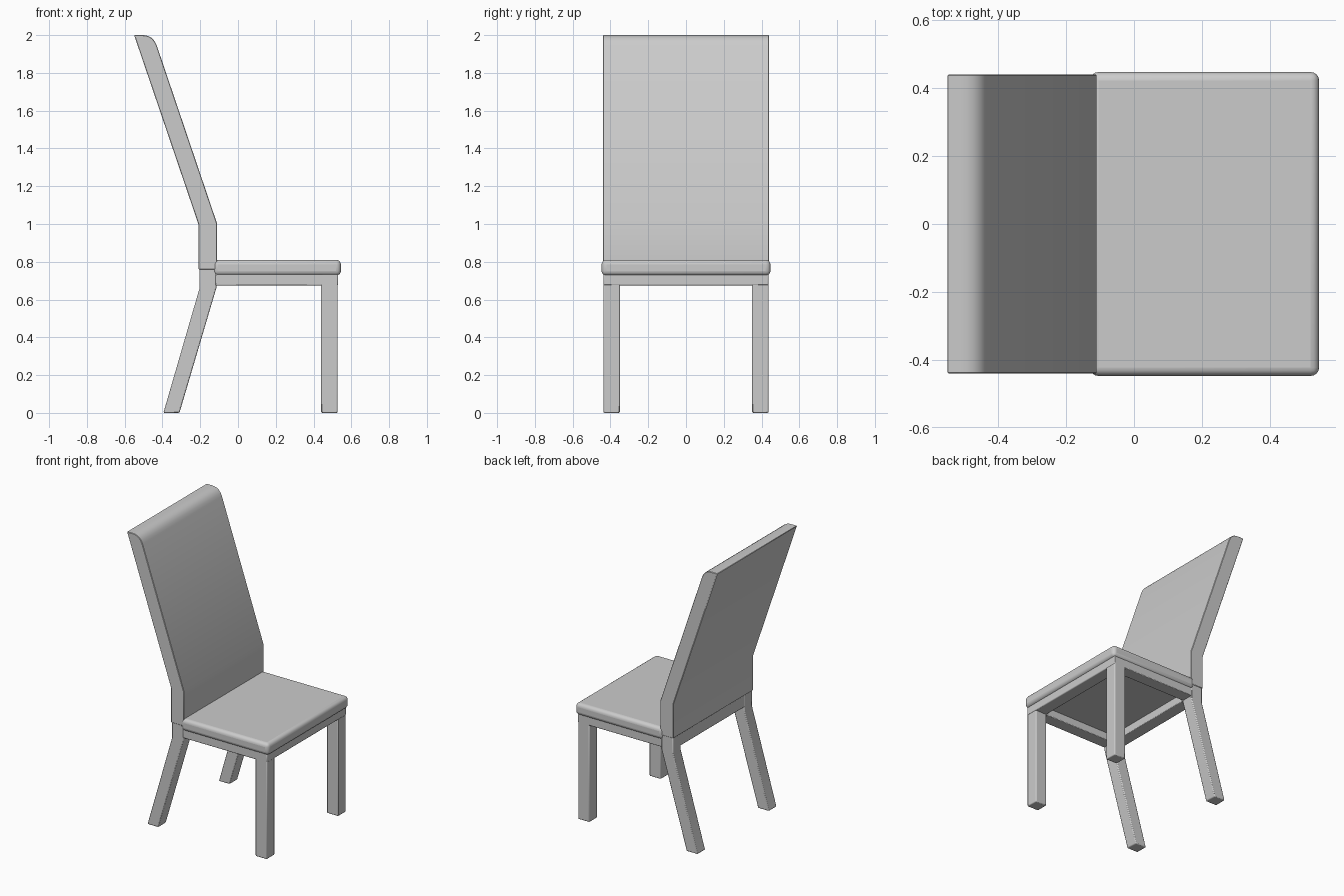
import bpy, bmesh, math

if "Cube" in bpy.data.objects:
    bpy.data.objects.remove(bpy.data.objects["Cube"])


def finish(name, bm, bevel=0.0, segments=2):
    bmesh.ops.recalc_face_normals(bm, faces=bm.faces)
    me = bpy.data.meshes.new(name)
    bm.to_mesh(me)
    bm.free()
    ob = bpy.data.objects.new(name, me)
    bpy.context.collection.objects.link(ob)
    if bevel:
        mod = ob.modifiers.new("Bevel", 'BEVEL')
        mod.width = bevel
        mod.segments = segments
        mod.limit_method = 'ANGLE'
        mod.angle_limit = math.radians(40)
    bpy.ops.object.select_all(action='DESELECT')
    ob.select_set(True)
    bpy.context.view_layer.objects.active = ob
    bpy.ops.object.shade_smooth_by_angle(angle=math.radians(32))
    return ob


def extrude_profile(name, pts, y0, y1, bevel=0.0, segments=2):
    """Side profile in x/z, extruded along y."""
    bm = bmesh.new()
    face = bm.faces.new([bm.verts.new((x, y0, z)) for x, z in pts])
    ext = bmesh.ops.extrude_face_region(bm, geom=[face])
    verts = [v for v in ext["geom"] if isinstance(v, bmesh.types.BMVert)]
    bmesh.ops.translate(bm, verts=verts, vec=(0, y1 - y0, 0))
    return finish(name, bm, bevel, segments)


def box(name, x, y, z, bevel=0.0, segments=2):
    pts = [(x[0], z[0]), (x[1], z[0]), (x[1], z[1]), (x[0], z[1])]
    return extrude_profile(name, pts, y[0], y[1], bevel, segments)


# Reclined backrest with a rounded top front edge
extrude_profile("backrest", [
    (-0.21, 0.76), (-0.11, 0.76), (-0.11, 1.0), (-0.43, 1.945),
    (-0.44, 1.965), (-0.453, 1.982), (-0.47, 1.993), (-0.49, 1.999),
    (-0.51, 2.0), (-0.55, 2.0), (-0.21, 1.0)], -0.44, 0.44, 0.003, 1)

# Cushioned seat
box("seat", (-0.13, 0.545), (-0.447, 0.447), (0.727, 0.81), 0.025, 4)

# Legs and side rails, left and right
rear = [(-0.395, 0), (-0.31, 0), (-0.115, 0.66), (-0.115, 0.765),
        (-0.205, 0.765), (-0.205, 0.655)]
for side, s in (("right", -1), ("left", 1)):
    y = sorted((s * 0.35, s * 0.437))
    box(f"front_leg_{side}", (0.44, 0.528), y, (0, 0.735), 0.006)
    extrude_profile(f"rear_leg_{side}", rear, y[0], y[1], 0.006)
    box(f"side_rail_{side}", (-0.12, 0.45), y, (0.675, 0.735), 0.004)

# Front and rear rails
box("front_rail", (0.44, 0.53), (-0.437, 0.437), (0.675, 0.735), 0.006)
box("rear_rail", (-0.204, -0.116), (-0.36, 0.36), (0.675, 0.765), 0.004)
